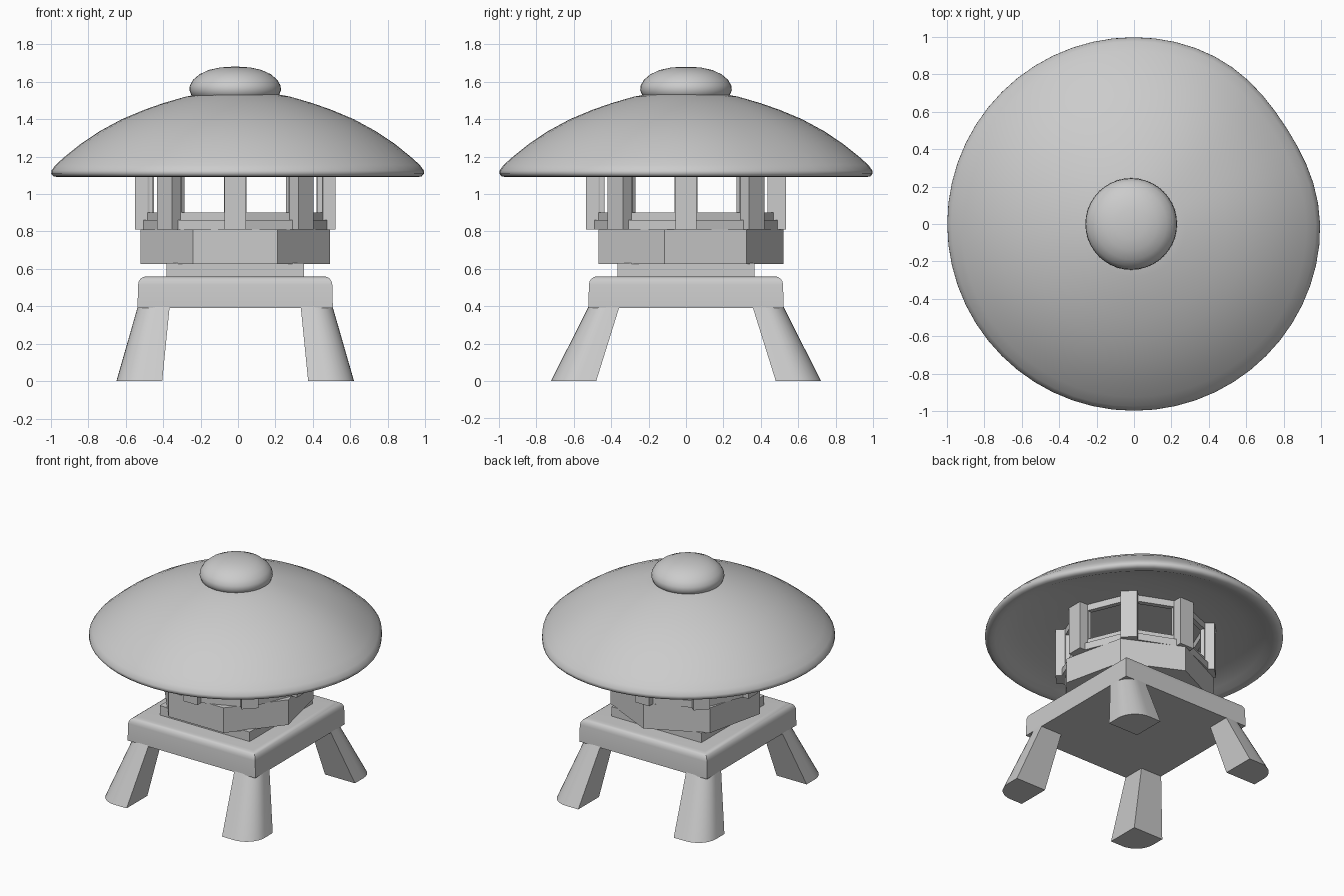
import bpy, bmesh, math
from mathutils import Matrix, Vector

if "Cube" in bpy.data.objects:
    bpy.data.objects.remove(bpy.data.objects["Cube"])

CX = -0.015  # the body sits slightly left of the roof centre


def loft(name, rings, smooth=None):
    """Skin a stack of equal-length point rings and cap both ends."""
    bm = bmesh.new()
    rows = [[bm.verts.new(p) for p in ring] for ring in rings]
    n = len(rows[0])
    for a, b in zip(rows, rows[1:]):
        for i in range(n):
            bm.faces.new((a[i], a[(i + 1) % n], b[(i + 1) % n], b[i]))
    bm.faces.new(rows[0])
    bm.faces.new(rows[-1])
    bmesh.ops.recalc_face_normals(bm, faces=bm.faces)
    me = bpy.data.meshes.new(name)
    bm.to_mesh(me)
    bm.free()
    if smooth:
        me.shade_smooth()
        me.set_sharp_from_angle(angle=math.radians(smooth))
    ob = bpy.data.objects.new(name, me)
    bpy.context.collection.objects.link(ob)
    return ob


def ring(r, z, n, start=0.0, cx=CX, shape=None):
    pts = []
    for i in range(n):
        a = math.radians(start) + 2 * math.pi * i / n
        k = r * (shape(a) if shape else 1)
        pts.append((cx + k * math.cos(a), k * math.sin(a), z))
    return pts


def square(h, z):
    return [(CX + sx * h, sy * h, z) for sx, sy in ((-1, -1), (1, -1), (1, 1), (-1, 1))]


def boxes(name, specs):
    """specs: (angle, radial range, sideways range, z range) boxes round the axis."""
    bm = bmesh.new()
    for ang, rr, ss, zz in specs:
        size = Vector((rr[1] - rr[0], ss[1] - ss[0], zz[1] - zz[0]))
        mid = Vector((sum(rr) / 2, sum(ss) / 2, sum(zz) / 2))
        m = (Matrix.Translation((CX, 0, 0)) @ Matrix.Rotation(math.radians(ang), 4, 'Z')
             @ Matrix.Translation(mid) @ Matrix.Diagonal(size.to_4d()))
        bmesh.ops.create_cube(bm, size=1, matrix=m)
    me = bpy.data.meshes.new(name)
    bm.to_mesh(me)
    bm.free()
    bpy.context.collection.objects.link(bpy.data.objects.new(name, me))


# Roof: hollow dome with a rounded rim, a little flattened on one side
def roof_shape(a):
    d = (math.degrees(a) - 33 + 180) % 360 - 180
    return 1 - 0.035 * math.exp(-(d / 22) ** 2)


roof_profile = [(0.02, 1.54), (0.2, 1.535), (0.28, 1.52), (0.4, 1.485), (0.5, 1.45), (0.62, 1.4),
                (0.74, 1.335), (0.84, 1.268), (0.925, 1.2), (0.975, 1.155), (0.997, 1.125),
                (0.998, 1.108), (0.985, 1.094), (0.96, 1.09), (0.93, 1.094), (0.88, 1.115),
                (0.75, 1.145), (0.55, 1.165), (0.3, 1.17), (0.02, 1.17)]
loft("roof", [ring(r, z, 56, 0, 0, roof_shape) for r, z in roof_profile], 60)

# Finial: flattened knob on the roof
knob = [(0.215, 1.51), (0.235, 1.53), (0.245, 1.555), (0.242, 1.58), (0.225, 1.61),
        (0.19, 1.64), (0.14, 1.663), (0.08, 1.676), (0.02, 1.68)]
loft("finial", [ring(r, z, 40) for r, z in knob], 60)

# Light chamber: eight corner posts, floor and window frames
TOP = 1.175
boxes("chamber_posts", [(45 * k, (0.44, 0.535), (-0.057, 0.057), (0.81, TOP)) for k in range(8)])
loft("chamber_floor", [ring(0.5, z, 8) for z in (0.81, 0.86)])
frames = []
for k in range(8):
    a = 22.5 + 45 * k
    frames += [(a, (0.42, 0.475), (-0.19, 0.19), (0.81, 0.862)),
               (a, (0.42, 0.455), (-0.155, 0.155), (0.86, 0.9)),
               (a, (0.42, 0.455), (-0.155, 0.155), (1.12, TOP))]
    frames += [(a, (0.42, 0.455), s, (0.9, 1.12)) for s in ((-0.155, -0.123), (0.123, 0.155))]
boxes("window_frames", frames)

# Seven-sided block and square neck below the chamber
loft("heptagon_block", [ring(0.52, z, 7, 90) for z in (0.625, 0.81)])
loft("neck", [square(0.367, z) for z in (0.55, 0.63)])

# Square base plate with rounded top edges
plate = [(0.522, 0.39), (0.519, 0.515), (0.515, 0.533), (0.505, 0.548), (0.49, 0.557), (0.465, 0.56)]
loft("base_plate", [square(h, z) for h, z in plate], 35)


# Splayed legs: square section with a rounded outer corner
def leg_section(x0, x1, y0, y1, z, sx, sy):
    pts = [(0, 0), (1, 0)]
    pts += [(0.4 + 0.6 * math.cos(t), 0.4 + 0.6 * math.sin(t))
            for t in (i * math.pi / 16 for i in range(9))]
    pts.append((0, 1))
    return [(CX + sx * (x0 + u * (x1 - x0)), sy * (y0 + v * (y1 - y0)), z) for u, v in pts]


for sx, side in ((-1, "left"), (1, "right")):
    for sy, end in ((-1, "front"), (1, "back")):
        loft(f"{end}_{side}_leg", [leg_section(0.39, 0.635, 0.48, 0.722, 0.0, sx, sy),
                                   leg_section(0.35, 0.52, 0.355, 0.52, 0.4, sx, sy)], 40)
